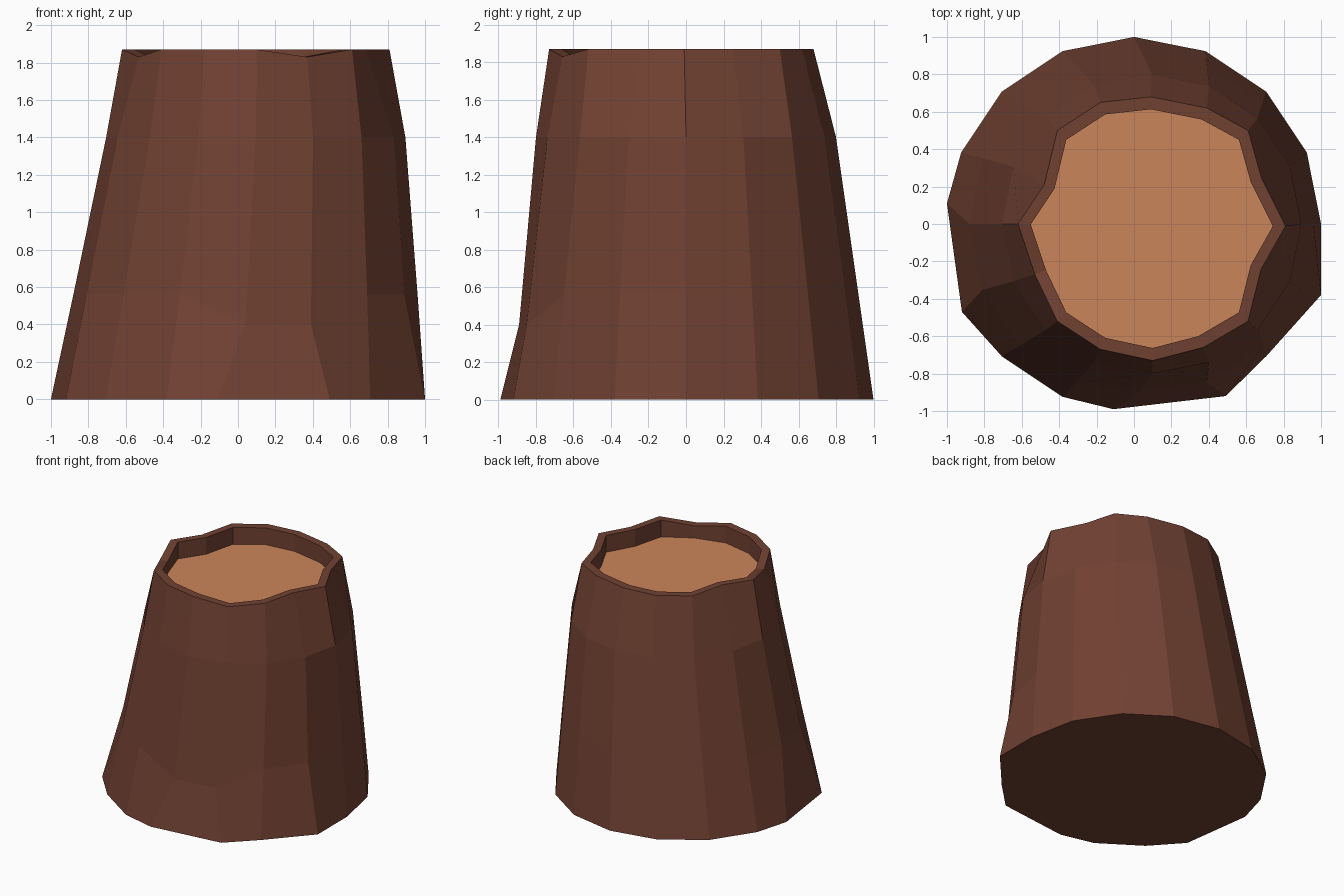
import bpy, bmesh
from math import cos, sin, radians

if "Cube" in bpy.data.objects:
    bpy.data.objects.remove(bpy.data.objects["Cube"])

N = 16


def material(name, color):
    m = bpy.data.materials.new(name)
    m.diffuse_color = (*color, 1)
    m.use_nodes = True
    m.node_tree.nodes["Principled BSDF"].inputs["Base Color"].default_value = m.diffuse_color
    return m


def ring(cx, cy, r, z, changes={}):
    pts = [(cx + r * cos(radians(22.5 * i)), cy + r * sin(radians(22.5 * i)), z) for i in range(N)]
    for i, p in changes.items():
        pts[i] = p
    return pts


def loft(name, rings, mat, cap_start=False, cap_end=False):
    bm = bmesh.new()
    loops = [[bm.verts.new(p) for p in r] for r in rings]
    for a, b in zip(loops, loops[1:]):
        for i in range(N):
            j = (i + 1) % N
            bm.faces.new((a[i], a[j], b[j], b[i]))
    if cap_start:
        bm.faces.new(loops[0][::-1])
    if cap_end:
        bm.faces.new(loops[-1])
    me = bpy.data.meshes.new(name)
    bm.to_mesh(me)
    bm.free()
    me.materials.append(mat)
    ob = bpy.data.objects.new(name, me)
    bpy.context.collection.objects.link(ob)
    return ob


bark = material("bark", (0.165, 0.053, 0.032))
wood = material("cut_wood", (0.60, 0.235, 0.102))

# Bark rings: uneven foot, bulge, upper ring
foot = ring(0, 0, 1, 0, {8: (-1.0, 0.11, 0), 9: (-0.92, -0.47, 0), 12: (-0.11, -0.99, 0),
                         13: (0.49, -0.92, 0), 15: (1.0, -0.38, 0)})
lower = ring(0.04, 0, 0.92, 0.56, {3: (0.39, 0.84, 0.66), 12: (0.04, -0.89, 0.40),
                                   13: (0.39, -0.85, 0.40)})
upper = ring(0.095, 0, 0.80, 1.40)

# Wavy rim with two small dips
outline = [(0.81, -0.01), (0.68, 0.25), (0.61, 0.50), (0.39, 0.62), (0.09, 0.68), (-0.18, 0.65),
           (-0.41, 0.50), (-0.48, 0.21), (-0.62, 0.0), (-0.53, -0.27), (-0.41, -0.52),
           (-0.18, -0.67), (0.10, -0.73), (0.37, -0.66), (0.61, -0.52), (0.68, -0.24)]
rim = [(x, y, 1.83 if i in (9, 13) else 1.87) for i, (x, y) in enumerate(outline)]


def inset(z=None):
    return [(0.095 + (x - 0.095) * 0.905, -0.025 + (y + 0.025) * 0.905, h if z is None else z)
            for x, y, h in rim]


# Bark shell runs over the rim and down inside; the sawn face closes the recess
loft("bark_shell", [foot, lower, upper, rim, inset(), inset(1.73)], bark, cap_start=True)
loft("sawn_face", [inset(1.73)], wood, cap_end=True)
